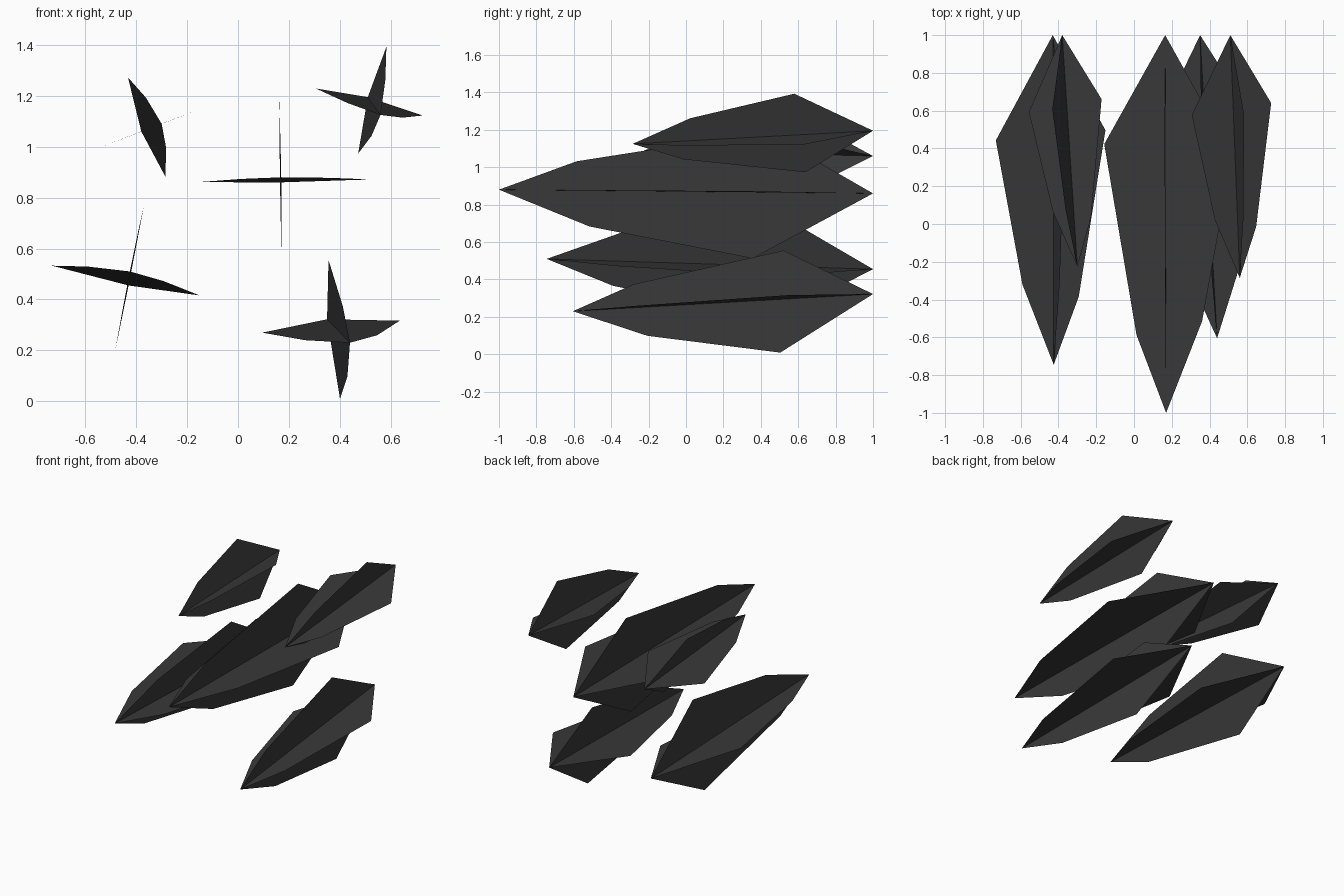
import bpy
from mathutils import Vector

if "Cube" in bpy.data.objects:
    bpy.data.objects.remove(bpy.data.objects["Cube"])

dark = bpy.data.materials.new("dark_shard")
dark.diffuse_color = (0.04, 0.04, 0.04, 1)
dark.use_nodes = True
dark.node_tree.nodes["Principled BSDF"].inputs["Base Color"].default_value = dark.diffuse_color

# Half-blade outlines: (fraction along axis, radius) relative to shard length
NARROW = [(0.207, 0.078), (0.712, 0.162)]
WIDE = [(0.243, 0.096), (0.68, 0.177)]


def shard(name, front, back, roll, turns=0):
    """Two crossed flat blades sharing one axis; roll is the 'up' (x, z) seen from the front."""
    front, back = Vector(front), Vector(back)
    axis = back - front
    length = axis.length
    d = axis.normalized()
    up = Vector((roll[0], 0, roll[1]))
    up = (up - d * up.dot(d)).normalized()
    right = d.cross(up)
    # directions in order: up, left, down, right as seen from the front
    dirs = [up, -right, -up, right]
    verts, faces = [front, back], []
    for i, outline in enumerate((WIDE, WIDE, NARROW, NARROW)):
        side = dirs[(i + turns) % 4]
        n = len(verts)
        verts += [front + d * (t * length) + side * (r * length) for t, r in outline]
        faces.append((0, n, n + 1, 1))
    mesh = bpy.data.meshes.new(name)
    mesh.from_pydata([v[:] for v in verts], [], faces)
    mesh.materials.append(dark)
    obj = bpy.data.objects.new(name, mesh)
    bpy.context.collection.objects.link(obj)
    return obj


# The five shards, tips pointing to the front
shard("centre_shard", (0.17, -1.0, 0.88), (0.165, 1.0, 0.86), (-0.01, 0.68), 2)
shard("upper_right_shard", (0.56, -0.285, 1.125), (0.51, 1.0, 1.195), (0.108, 0.42))
shard("upper_left_shard", (-0.30, -0.225, 1.09), (-0.38, 1.0, 1.06), (-0.15, 0.39))
shard("lower_left_shard", (-0.425, -0.745, 0.51), (-0.43, 1.0, 0.455), (0.115, 0.58))
shard("lower_right_shard", (0.44, -0.605, 0.23), (0.35, 1.0, 0.322), (-0.045, 0.555), 1)
